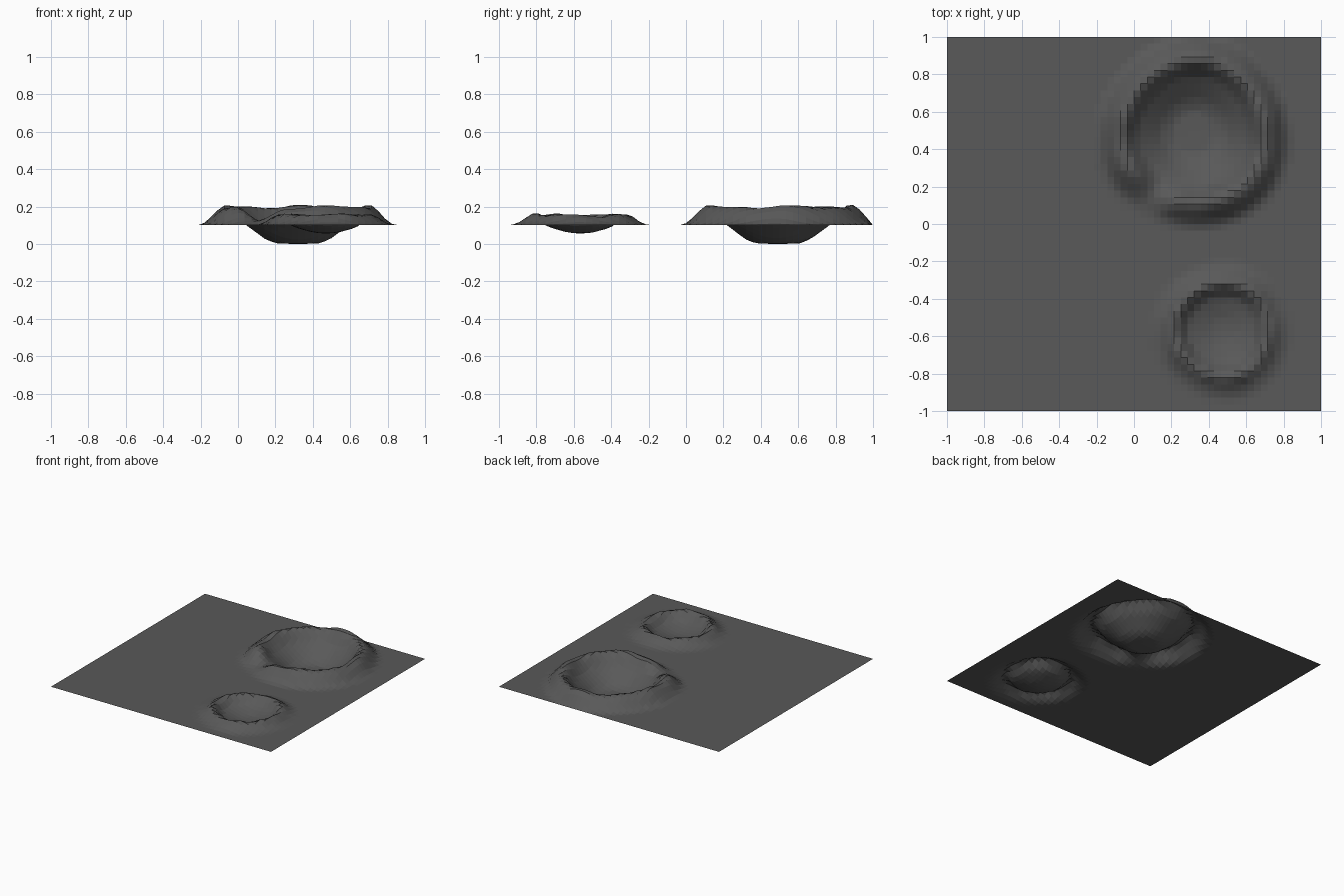
import bpy, bmesh, math

if "Cube" in bpy.data.objects:
    bpy.data.objects.remove(bpy.data.objects["Cube"])

GROUND = 0.1
# profile: (distance from centre / crest radius, height above ground)
BIG = [(0, -.1), (.3, -.098), (.45, -.075), (.66, -.015), (.78, .02), (.86, .06),
       (.93, .095), (1.04, .1), (1.14, .07), (1.26, .018), (1.36, 0)]
SMALL = [(0, -.045), (.25, -.04), (.55, -.02), (.75, 0), (.85, .03), (.95, .058),
         (1.08, .056), (1.22, .025), (1.38, .006), (1.5, 0)]
# centre x, centre y, crest radius, profile, notch angle, notch depth, wobble phase
CRATERS = [(.32, .49, .385, BIG, math.radians(-123), .75, .5),
           (.47, -.565, .25, SMALL, math.radians(15), .2, 2.0)]


def lookup(profile, r):
    for (r0, z0), (r1, z1) in zip(profile, profile[1:]):
        if r <= r1:
            return z0 + (z1 - z0) * (r - r0) / (r1 - r0)
    return 0.0


def height(x, y):
    z = GROUND
    for cx, cy, rad, profile, notch, depth, ph in CRATERS:
        dx, dy = x - cx, y - cy
        a = math.atan2(dy, dx)
        r = math.hypot(dx, dy) / rad
        r *= 1 + .02 * math.sin(3 * a + ph) * min(r, 1)
        h = lookup(profile, r)
        if h > 0:
            # uneven rim with one broken gap
            d = (a - notch + math.pi) % (2 * math.pi) - math.pi
            h *= 1 + .06 * math.sin(5 * a + ph) + .04 * math.sin(9 * a)
            h *= 1 - depth * math.exp(-(d / .28) ** 2)
        z += h
    return max(z, 0)


# cratered ground sheet
bm = bmesh.new()
bmesh.ops.create_grid(bm, x_segments=56, y_segments=56, size=1)
for v in bm.verts:
    edge = max(abs(v.co.x), abs(v.co.y)) > .999
    v.co.z = GROUND if edge else height(v.co.x, v.co.y)
mesh = bpy.data.meshes.new("cratered_ground")
bm.to_mesh(mesh)
bm.free()
ground = bpy.data.objects.new("cratered_ground", mesh)
bpy.context.collection.objects.link(ground)

# dark grey rock
rock = bpy.data.materials.new("dark grey rock")
rock.diffuse_color = (.1, .1, .1, 1)
rock.use_nodes = True
rock.node_tree.nodes["Principled BSDF"].inputs["Base Color"].default_value = rock.diffuse_color
mesh.materials.append(rock)
